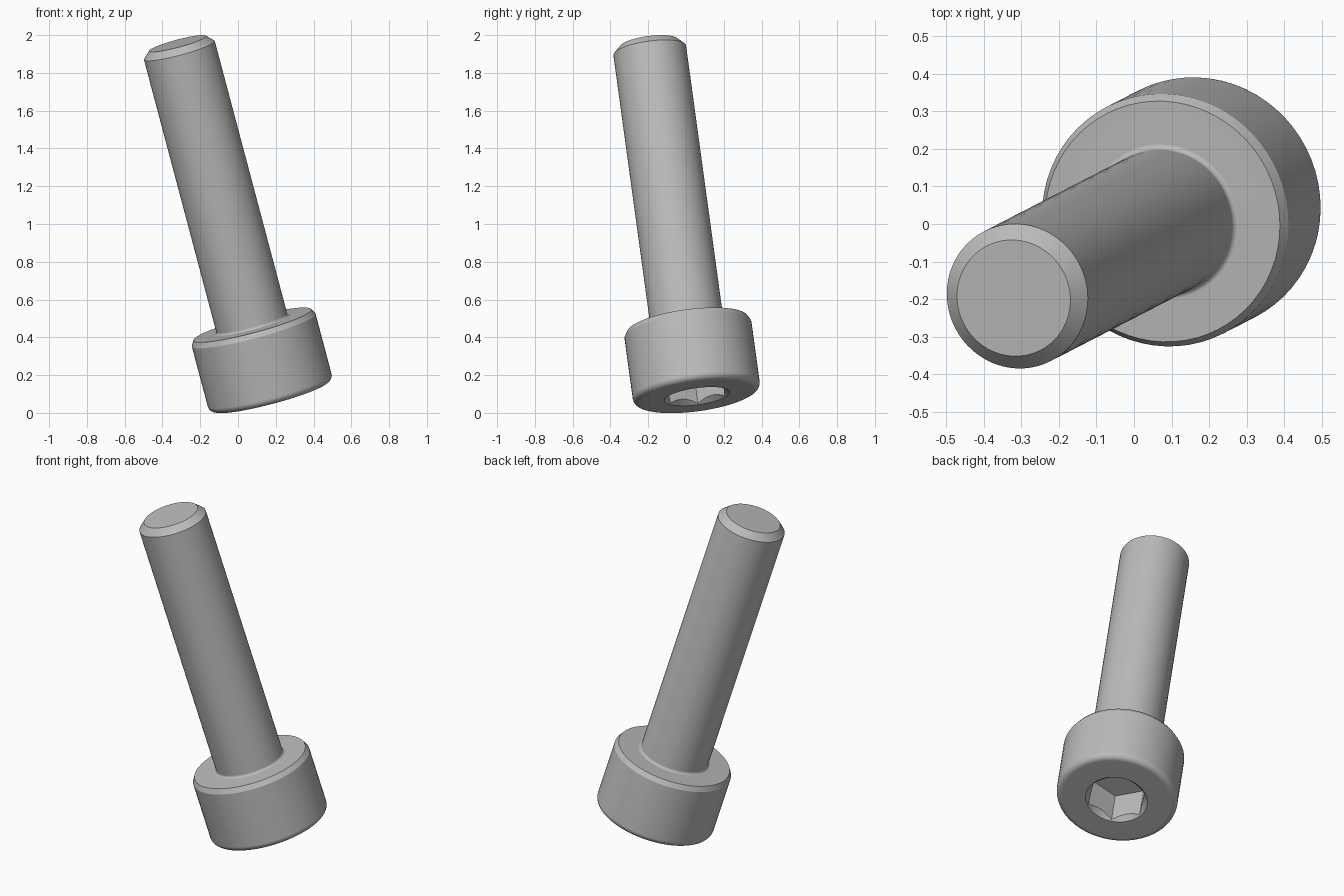
import bpy, bmesh
from math import sin, cos, pi, radians
from mathutils import Vector, Matrix

if "Cube" in bpy.data.objects:
    bpy.data.objects.remove(bpy.data.objects["Cube"])

# Sizes along the screw axis, measured from the underside of the head
LENGTH, HEAD_H = 1.95, 0.395
HEAD_R, SHAFT_R = 0.339, 0.194
SOCKET_R, SOCKET_DEPTH, RIM_R = 0.168, 0.194, 0.174
ROUND, FILLET, TIP = 0.035, 0.015, 0.038

steel = bpy.data.materials.new("grey_steel")
steel.use_nodes = True
steel.diffuse_color = (0.5, 0.5, 0.5, 1)
steel.node_tree.nodes["Principled BSDF"].inputs["Base Color"].default_value = (0.5, 0.5, 0.5, 1)


def arc(cx, cz, r, start, end, n=6):
    """Profile points along an arc, angles in degrees."""
    angles = [radians(start + (end - start) * i / n) for i in range(n + 1)]
    return [(cx + r * cos(a), cz + r * sin(a)) for a in angles]


def revolve(name, profile, sides):
    """Solid of revolution about z from (radius, height) points."""
    bm = bmesh.new()
    verts = [bm.verts.new((r, 0, z)) for r, z in profile]
    edges = [bm.edges.new(pair) for pair in zip(verts, verts[1:])]
    bmesh.ops.spin(bm, geom=verts + edges, cent=(0, 0, 0), axis=(0, 0, 1),
                   angle=2 * pi, steps=sides)
    bmesh.ops.remove_doubles(bm, verts=bm.verts[:], dist=1e-5)
    bmesh.ops.recalc_face_normals(bm, faces=bm.faces[:])
    mesh = bpy.data.meshes.new(name)
    bm.to_mesh(mesh)
    bm.free()
    mesh.materials.append(steel)
    obj = bpy.data.objects.new(name, mesh)
    bpy.context.collection.objects.link(obj)
    return obj


# Head and shaft in one profile: rounded underside, chamfers, neck fillet
profile = [(0, 0)]
profile += arc(HEAD_R - ROUND, ROUND, ROUND, -90, 0)
profile += [(HEAD_R, HEAD_H - 0.028), (HEAD_R - 0.016, HEAD_H)]
profile += arc(SHAFT_R + FILLET, HEAD_H + FILLET, FILLET, 270, 180)
profile += [(SHAFT_R, LENGTH - TIP), (SHAFT_R - TIP, LENGTH), (0, LENGTH)]
screw = revolve("cap_screw", profile, 64)

# Hexagonal drive socket and its countersunk rim
hexagon = revolve("socket_cutter", [(0, -0.05), (SOCKET_R, -0.05),
                                    (SOCKET_R, SOCKET_DEPTH), (0, SOCKET_DEPTH)], 6)
rim = revolve("rim_cutter", [(0, -0.05), (RIM_R + 0.05, -0.05),
                             (RIM_R - 0.06, 0.06), (0, 0.06)], 64)

bpy.ops.object.select_all(action='DESELECT')
screw.select_set(True)
bpy.context.view_layer.objects.active = screw
for cutter in (hexagon, rim):
    cutter.hide_render = True
    cut = screw.modifiers.new("cut", 'BOOLEAN')
    cut.operation, cut.solver, cut.object = 'DIFFERENCE', 'EXACT', cutter
    bpy.ops.object.modifier_apply(modifier=cut.name)
    bpy.data.objects.remove(cutter)

# Smooth round surfaces with crisp chamfers and flat end faces
bpy.ops.object.shade_smooth_by_angle(angle=radians(20))
screw.modifiers.new("flat_faces", 'WEIGHTED_NORMAL').keep_sharp = True

# Lean the screw, head down, with a socket corner along x
axis = Vector((-0.2545, -0.131, 0.958)).normalized()
side = (Vector((1, 0, 0)) - axis * axis.x).normalized()
tip_centre = Vector((-0.32, -0.197, 1.9555))
turn = Matrix((side, axis.cross(side), axis)).transposed().to_4x4()
screw.matrix_world = Matrix.Translation(tip_centre - axis * LENGTH) @ turn
